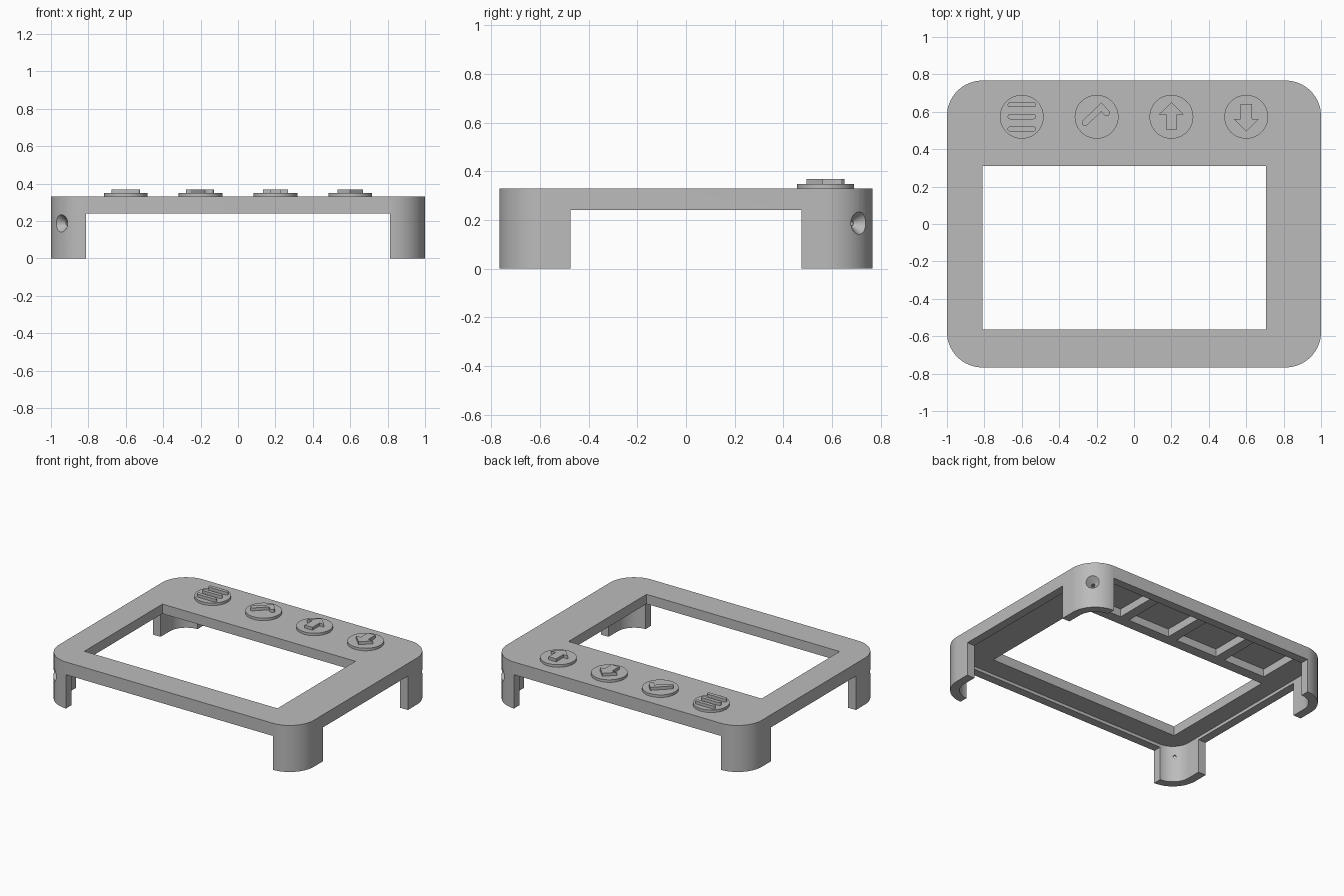
import bpy, bmesh
from math import pi, cos, sin
from mathutils import Vector, Matrix

cube = bpy.data.objects.get("Cube")
if cube:
    bpy.data.objects.remove(cube, do_unlink=True)

HX, HY, R, WALL = 1.0, 0.767, 0.19, 0.06
TOP, EDGE, CEILING = 0.33, 0.24, 0.262

grey = bpy.data.materials.new("plain grey")
grey.use_nodes = True
grey.diffuse_color = (0.5, 0.5, 0.5, 1)
grey.node_tree.nodes["Principled BSDF"].inputs["Base Color"].default_value = (0.5, 0.5, 0.5, 1)


def make(name, bm):
    bmesh.ops.recalc_face_normals(bm, faces=bm.faces)
    mesh = bpy.data.meshes.new(name)
    bm.to_mesh(mesh)
    bm.free()
    mesh.materials.append(grey)
    obj = bpy.data.objects.new(name, mesh)
    bpy.context.collection.objects.link(obj)
    return obj


def prism(name, points, z0, z1):
    """Extrude a flat outline from z0 up to z1."""
    bm = bmesh.new()
    face = bm.faces.new([bm.verts.new((x, y, z0)) for x, y in points])
    new = bmesh.ops.extrude_face_region(bm, geom=[face])["geom"]
    bmesh.ops.translate(bm, vec=(0, 0, z1 - z0),
                        verts=[v for v in new if isinstance(v, bmesh.types.BMVert)])
    return make(name, bm)


def rounded_rect(hx, hy, r, steps=16, cx=0, cy=0):
    pts = []
    for q, (sx, sy) in enumerate([(1, 1), (-1, 1), (-1, -1), (1, -1)]):
        for i in range(steps + 1):
            a = (q + i / steps) * pi / 2
            pts.append((cx + sx * (hx - r) + r * cos(a), cy + sy * (hy - r) + r * sin(a)))
    return pts


def rect(x0, x1, y0, y1):
    return [(x0, y0), (x1, y0), (x1, y1), (x0, y1)]


def cut(target, cutter):
    mod = target.modifiers.new("cut", "BOOLEAN")
    mod.operation, mod.solver, mod.object = "DIFFERENCE", "EXACT", cutter
    dg = bpy.context.evaluated_depsgraph_get()
    mesh = bpy.data.meshes.new_from_object(target.evaluated_get(dg))
    target.modifiers.clear()
    target.data = mesh
    bpy.data.objects.remove(cutter, do_unlink=True)


def smooth(obj):
    bpy.ops.object.select_all(action="DESELECT")
    obj.select_set(True)
    bpy.context.view_layer.objects.active = obj
    bpy.ops.object.shade_smooth_by_angle(angle=pi / 6)


# Housing: rounded block, hollowed from below
frame = prism("frame", rounded_rect(HX, HY, R), 0, TOP)
cut(frame, prism("cavity", rounded_rect(HX - WALL, HY - WALL, R - WALL), -0.1, CEILING))

# Side openings that leave four corner legs
cut(frame, prism("long_opening", rect(-0.813, 0.813, -1, 1), -0.1, EDGE))
cut(frame, prism("short_opening", rect(-1.2, 1.2, -0.475, 0.475), -0.1, EDGE))

# Screen window
cut(frame, prism("window", rect(-0.81, 0.705, -0.565, 0.31), 0.1, 0.5))

# Square pockets beneath the buttons
BUTTON_X, BUTTON_Y = (-0.6, -0.2, 0.2, 0.6), 0.573
for x in BUTTON_X:
    cut(frame, prism("pocket", rect(x - 0.165, x + 0.165, 0.385, 0.695), 0.2, 0.318))

# Countersunk screw holes in two opposite corner legs
for s in (1, -1):
    out = Vector((s, s, 0)).normalized()
    surface = Vector((s * (HX - R), s * (HY - R), 0.187)) + out * R
    turn = out.to_track_quat("Z", "Y").to_matrix().to_4x4()
    for r_in, r_out, depth, offset in ((0.012, 0.058, 0.06, -0.015), (0.01, 0.01, 0.2, 0)):
        bm = bmesh.new()
        bmesh.ops.create_cone(bm, cap_ends=True, segments=32, radius1=r_in, radius2=r_out,
                              depth=depth,
                              matrix=Matrix.Translation(surface + out * offset) @ turn)
        cut(frame, make("screw_hole", bm))
smooth(frame)

# Round button caps
for name, x in zip(("menu", "confirm", "up", "down"), BUTTON_X):
    cap = [(x + 0.117 * cos(i * pi / 24), BUTTON_Y + 0.117 * sin(i * pi / 24)) for i in range(48)]
    smooth(prism(name + "_button", cap, TOP - 0.006, 0.348))

ICON = (0.34, 0.369)

# Menu symbol: three rounded bars
for i in (-1, 0, 1):
    bar = rounded_rect(0.076, 0.013, 0.0129, 6, BUTTON_X[0], BUTTON_Y + i * 0.065)
    smooth(prism("menu_bar", bar, *ICON))


# Confirm symbol: a bent stroke with rounded ends
def stroke(a, b, c, w):
    a, b, c = Vector(a), Vector(b), Vector(c)
    d1, d2 = (b - a).normalized(), (c - b).normalized()
    n1, n2 = Vector((-d1.y, d1.x)), Vector((-d2.y, d2.x))
    miter = (n1 + n2) * (w / (1 + n1.dot(n2)))
    arc = [i * pi / 8 for i in range(9)]
    start = [a + w * (-n1 * cos(t) - d1 * sin(t)) for t in arc]
    end = [c + w * (n2 * cos(t) + d2 * sin(t)) for t in arc]
    return start + [b + miter] + end + [b - miter]


tick = stroke((-0.262, 0.541), (-0.175, 0.625), (-0.146, 0.594), 0.017)
smooth(prism("confirm_mark", tick, *ICON))

# Arrow symbols, pointing up and down
HALF = [(0.03, -0.068), (0.03, 0.012), (0.067, 0.012), (0, 0.078)]
ARROW = HALF + [(-x, y) for x, y in HALF[2::-1]]
for name, x, s in (("up_arrow", BUTTON_X[2], 1), ("down_arrow", BUTTON_X[3], -1)):
    prism(name, [(x + px, BUTTON_Y + s * py) for px, py in ARROW], *ICON)
